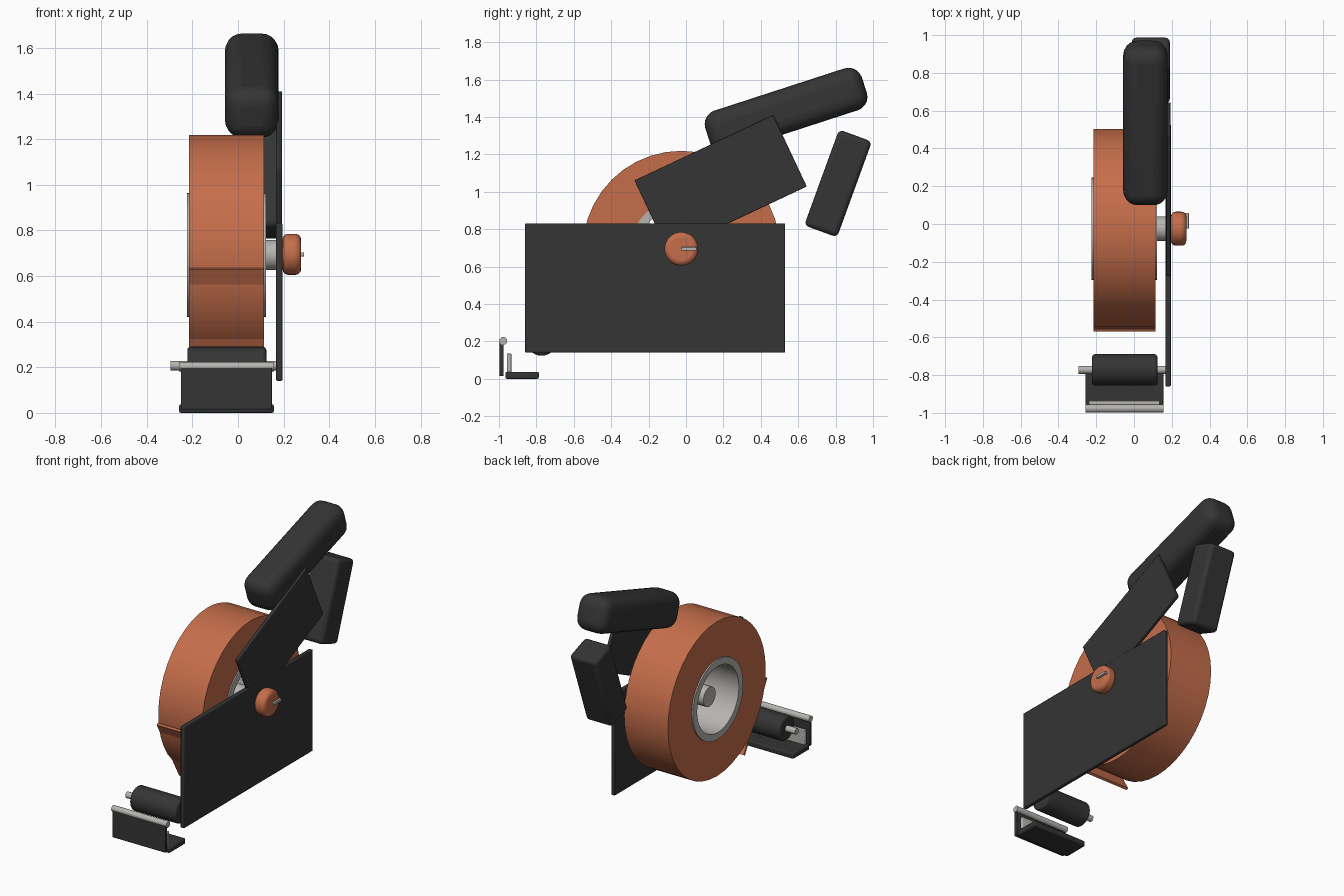
import bpy, bmesh, math
from mathutils import Matrix, Vector

if "Cube" in bpy.data.objects:
    bpy.data.objects.remove(bpy.data.objects["Cube"])


def material(name, rgb):
    m = bpy.data.materials.new(name)
    m.diffuse_color = (*rgb, 1)
    m.use_nodes = True
    m.node_tree.nodes["Principled BSDF"].inputs["Base Color"].default_value = m.diffuse_color
    return m


DARK = material("charcoal plastic", (0.035, 0.035, 0.035))
ORANGE = material("orange tape", (0.56, 0.155, 0.07))
GRAY = material("light gray metal", (0.47, 0.46, 0.44))


def finish(name, bm, mat, bevel=0.0, segments=2):
    bmesh.ops.recalc_face_normals(bm, faces=bm.faces)
    me = bpy.data.meshes.new(name)
    bm.to_mesh(me)
    bm.free()
    me.materials.append(mat)
    ob = bpy.data.objects.new(name, me)
    bpy.context.collection.objects.link(ob)
    if bevel:
        mod = ob.modifiers.new("bevel", 'BEVEL')
        mod.width, mod.segments = bevel, segments
        mod.limit_method = 'ANGLE'
    bpy.ops.object.select_all(action='DESELECT')
    ob.select_set(True)
    bpy.context.view_layer.objects.active = ob
    bpy.ops.object.shade_smooth_by_angle(angle=math.radians(35))
    return ob


def box(name, x, y, z, mat, tilt=0, bevel=0.004, segments=2):
    """Box from ranges, tilted about its centre around the x axis."""
    bm = bmesh.new()
    bmesh.ops.create_cube(bm, size=1)
    centre = Vector([(r[0] + r[1]) / 2 for r in (x, y, z)])
    size = [r[1] - r[0] for r in (x, y, z)]
    bm.transform(Matrix.Translation(centre)
                 @ Matrix.Rotation(math.radians(tilt), 4, 'X')
                 @ Matrix.Diagonal((*size, 1)))
    return finish(name, bm, mat, bevel, segments)


def tilted(name, x, centre, size, tilt, mat, bevel, segments=2):
    """Tilted box from its centre and size in the y-z plane."""
    y, z = [(c - s / 2, c + s / 2) for c, s in zip(centre, size)]
    return box(name, x, y, z, mat, tilt, bevel, segments)


def lathe(name, profile, centre, mat, sides=32, closed=False, bevel=0.0, segments=2):
    """Spin an (x, radius) profile around the x axis at the (y, z) centre."""
    bm = bmesh.new()
    rings = []
    for i in range(sides):
        a = 2 * math.pi * i / sides
        rings.append([bm.verts.new((x, centre[0] + r * math.sin(a), centre[1] + r * math.cos(a)))
                      for x, r in profile])
    n = len(profile)
    for i in range(sides):
        p, q = rings[i], rings[(i + 1) % sides]
        for j in range(n if closed else n - 1):
            k = (j + 1) % n
            bm.faces.new((p[j], p[k], q[k], q[j]))
    if not closed:
        bm.faces.new([r[0] for r in rings])
        bm.faces.new([r[-1] for r in rings])
    return finish(name, bm, mat, bevel, segments)


def rod(name, x, r, centre, mat, sides=24, bevel=0.0, segments=2):
    return lathe(name, [(x[0], r), (x[1], r)], centre, mat, sides, False, bevel, segments)


HUB = (-0.025, 0.692)
ROLLER = (-0.772, 0.207)

# Tape roll, open core tube and spindle
lathe("tape_roll", [(-0.215, 0.527), (0.115, 0.527), (0.115, 0.262), (-0.215, 0.262)],
      HUB, ORANGE, 40, True)
lathe("tape_core", [(-0.224, 0.272), (0.123, 0.272), (0.123, 0.225), (-0.224, 0.225)],
      HUB, GRAY, 40, True)
rod("spindle", (-0.16, 0.17), 0.066, HUB, GRAY)

# Loose flat strip of tape lying against the front of the roll
tilted("tape_strip", (-0.215, 0.115), (-0.442, 0.413), (0.016, 0.5), 29, ORANGE, 0)

# Tension knob and its pin
rod("tension_knob", (0.195, 0.277), 0.09, (HUB[0], 0.695), ORANGE, 32, 0.025, 3)
box("knob_pin", (0.27, 0.29), (-0.025, 0.058), (0.686, 0.704), GRAY, bevel=0.002)

# Side frame and the arm rising to the handle
box("side_plate", (0.167, 0.195), (-0.86, 0.53), (0.14, 0.832), DARK, bevel=0.006)
tilted("handle_arm", (0.169, 0.193), (0.185, 1.045), (0.82, 0.422), 25.2, DARK, 0.004)

# Handle and rear grip
tilted("handle", (-0.057, 0.178), (0.535, 1.435), (0.88, 0.235), 18, DARK, 0.075, 5)
tilted("rear_grip", (-0.012, 0.19), (0.813, 1.045), (0.187, 0.545), -20, DARK, 0.025, 3)

# Roller on its shaft
rod("roller", (-0.222, 0.124), 0.083, ROLLER, DARK, 32, 0.015, 3)
rod("roller_shaft", (-0.295, 0.168), 0.021, ROLLER, GRAY)

# Cutter bracket at the front
box("cutter_base", (-0.258, 0.157), (-0.965, -0.787), (0, 0.038), DARK, bevel=0.008)
box("cutter_guard", (-0.25, 0.15), (-0.998, -0.976), (0.015, 0.2), DARK)
box("cutter_blade", (-0.24, 0.137), (-0.957, -0.934), (0.03, 0.136), GRAY)
rod("cutter_bar", (-0.258, 0.157), 0.021, (-0.977, 0.203), GRAY)
